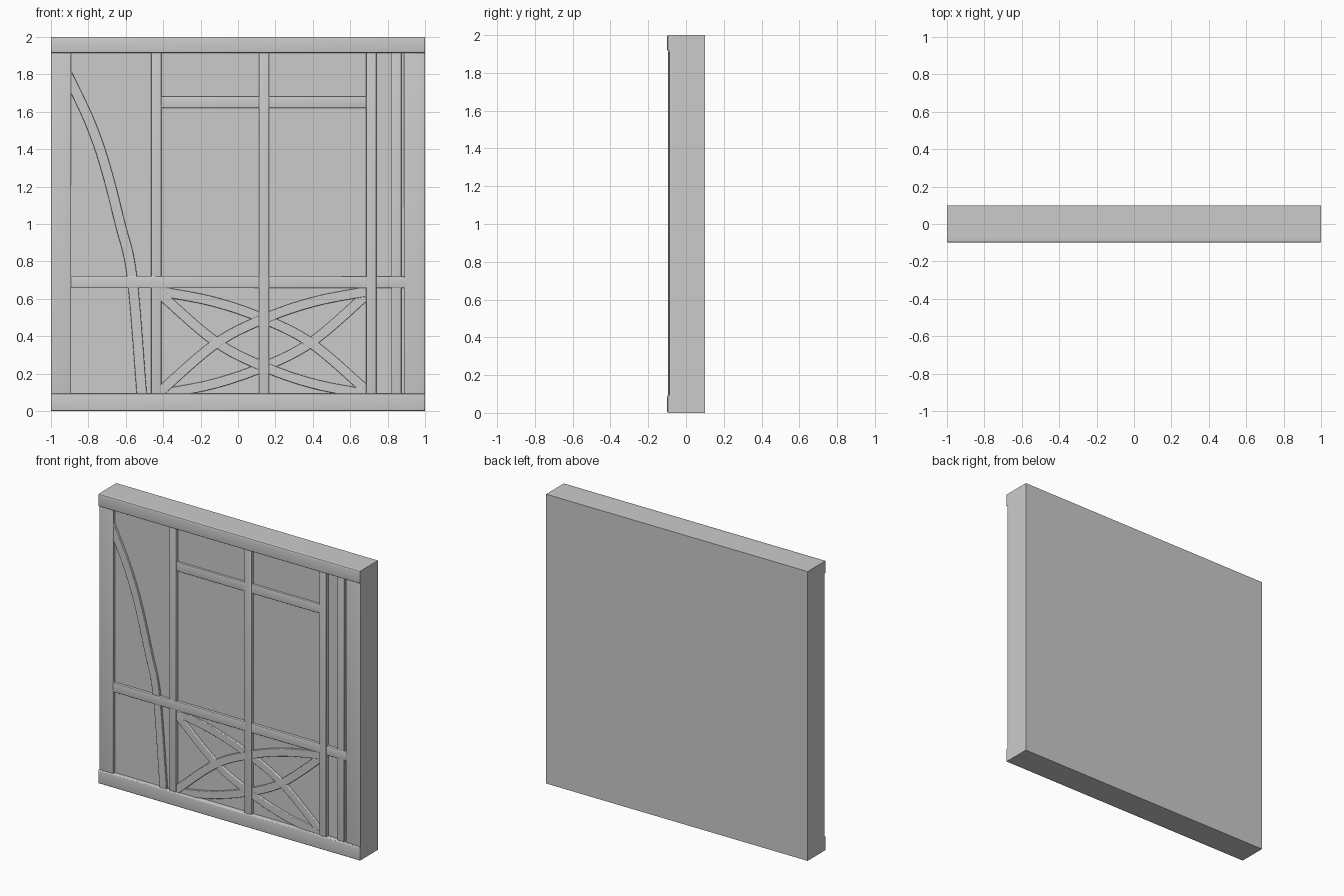
import bpy, bmesh
from mathutils import Vector

cube = bpy.data.objects.get("Cube")
if cube:
    bpy.data.objects.remove(cube, do_unlink=True)

grey = bpy.data.materials.new("plain_grey")
grey.use_nodes = True
colour = (0.6, 0.6, 0.6, 1)
grey.diffuse_color = colour
grey.node_tree.nodes["Principled BSDF"].inputs["Base Color"].default_value = colour

FACE = -0.07          # front of the infill panel
BACK = FACE + 0.004   # timbers sink slightly into the panel


def finish(name, bm, bevel=0.0):
    bmesh.ops.recalc_face_normals(bm, faces=bm.faces)
    mesh = bpy.data.meshes.new(name)
    bm.to_mesh(mesh)
    bm.free()
    mesh.materials.append(grey)
    obj = bpy.data.objects.new(name, mesh)
    bpy.context.collection.objects.link(obj)
    if bevel:
        mod = obj.modifiers.new("soft_edges", 'BEVEL')
        mod.width = bevel
        mod.segments = 3
        mod.limit_method = 'ANGLE'
    bpy.ops.object.select_all(action='DESELECT')
    obj.select_set(True)
    bpy.context.view_layer.objects.active = obj
    bpy.ops.object.shade_smooth_by_angle()
    return obj


def timber(name, x0, x1, z0, z1, front, back=BACK, bevel=0.006):
    """Straight beam; only its front edges are rounded."""
    bm = bmesh.new()
    bmesh.ops.create_cube(bm, size=1)
    for v in bm.verts:
        v.co = ((x0 + x1) / 2 + v.co.x * (x1 - x0),
                (front + back) / 2 + v.co.y * (back - front),
                (z0 + z1) / 2 + v.co.z * (z1 - z0))
    if bevel:
        edges = [e for e in bm.edges if all(v.co.y < front + 1e-4 for v in e.verts)]
        bmesh.ops.bevel(bm, geom=edges, offset=bevel, segments=3,
                        profile=0.5, affect='EDGES')
    return finish(name, bm)


def smooth_path(points, steps=8):
    """Catmull-Rom path through the given x, z points."""
    p = [Vector(q) for q in points]
    p = [2 * p[0] - p[1]] + p + [2 * p[-1] - p[-2]]
    path = []
    for a, b, c, d in zip(p, p[1:], p[2:], p[3:]):
        for i in range(steps):
            t = i / steps
            path.append(0.5 * (2 * b + (c - a) * t + (2 * a - 5 * b + 4 * c - d) * t ** 2
                               + (3 * b - a - 3 * c + d) * t ** 3))
    return path + [p[-2]]


def brace(name, points, width, front):
    """Curved beam swept along a path on the panel face."""
    path = smooth_path(points)
    bm = bmesh.new()
    rings = []
    for i, c in enumerate(path):
        t = (path[min(i + 1, len(path) - 1)] - path[max(i - 1, 0)]).normalized()
        n = Vector((-t.y, t.x)) * width / 2
        rings.append([bm.verts.new((c.x + s * n.x, y, c.y + s * n.y))
                      for s, y in ((-1, front), (1, front), (1, BACK), (-1, BACK))])
    for a, b in zip(rings, rings[1:]):
        for k in range(4):
            m = (k + 1) % 4
            bm.faces.new((a[k], a[m], b[m], b[k]))
    bm.faces.new(rings[0])
    bm.faces.new(rings[-1])
    return finish(name, bm, bevel=0.004)


# Infill panel, sill and top plate
timber("wall_panel", -1, 1, 0, 2, FACE, back=0.1, bevel=0)
timber("bottom_sill", -1, 1, 0, 0.093, -0.1, bevel=0.008)
timber("top_plate", -1, 1, 1.915, 2, -0.1, bevel=0.008)

# Upright posts
for name, x0, x1, front in (("right_corner_post", -1, -0.892, -0.09),
                            ("left_corner_post", 0.887, 1, -0.09),
                            ("right_window_post", -0.465, -0.41, -0.089),
                            ("middle_post", 0.112, 0.166, -0.094),
                            ("left_window_post", 0.685, 0.741, -0.094),
                            ("left_narrow_post", 0.82, 0.874, -0.089)):
    timber(name, x0, x1, 0.09, 1.917, front)

# Horizontal rails
timber("middle_rail", -0.895, 0.892, 0.657, 0.72, -0.091)
timber("upper_rail", -0.412, 0.688, 1.62, 1.682, -0.088)

# Tall curved brace beside the right corner post
brace("tall_curved_brace",
      ((-0.93, 1.83), (-0.893, 1.76), (-0.79, 1.54), (-0.71, 1.31),
       (-0.63, 1.0), (-0.567, 0.72), (-0.512, 0.06)), 0.054, -0.085)

# Crossed curved braces: one arc mirrored about the middle of the lower bay
CX, CZ = 0.138, 0.365
arc = ((-0.585, -0.3), (-0.52, -0.23), (-0.25, 0.0), (0.0, 0.128),
       (0.27, 0.22), (0.58, 0.28))
for name, sx, sz, front in (("rising_upper_brace", 1, 1, -0.086),
                            ("falling_upper_brace", -1, 1, -0.084),
                            ("falling_lower_brace", 1, -1, -0.085),
                            ("rising_lower_brace", -1, -1, -0.083)):
    brace(name, [(CX + sx * x, CZ + sz * z) for x, z in arc], 0.052, front)
